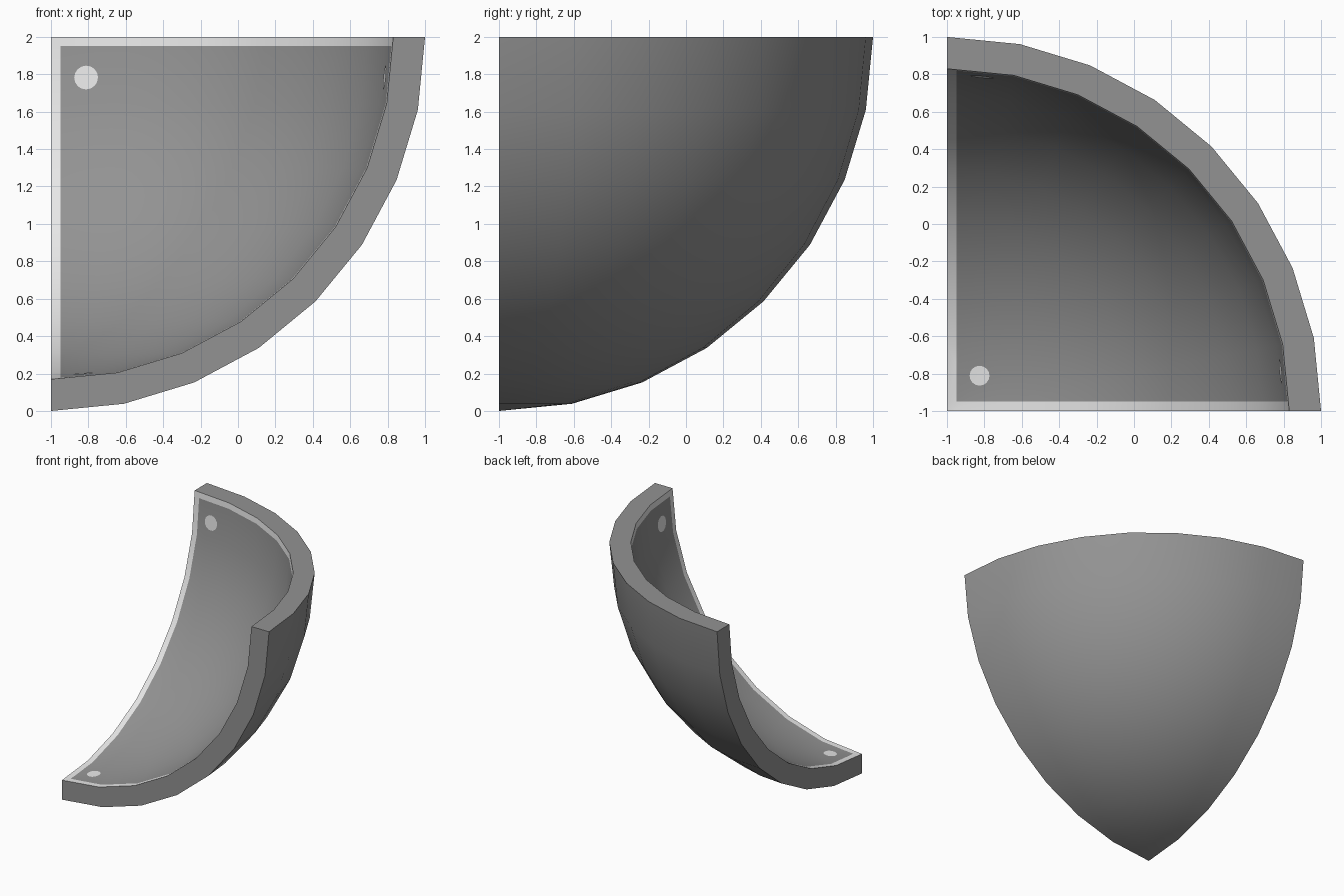
import bpy, bmesh, math
from mathutils import Vector
from mathutils.bvhtree import BVHTree

if "Cube" in bpy.data.objects:
    bpy.data.objects.remove(bpy.data.objects["Cube"])

CENTRE = Vector((-1, -1, 2))     # centre of the sphere the shell is cut from
R_OUT, R_IN, N = 2.0, 1.83, 8
BORDER = 0.05


def material(name, value):
    m = bpy.data.materials.new(name)
    m.diffuse_color = (value, value, value, 1)
    m.use_nodes = True
    m.node_tree.nodes["Principled BSDF"].inputs["Base Color"].default_value = m.diffuse_color
    return m


grey = material("mid grey", 0.29)
light = material("light grey", 0.8)


def make_object(name, bm, mats):
    mesh = bpy.data.meshes.new(name)
    bm.to_mesh(mesh)
    ob = bpy.data.objects.new(name, mesh)
    bpy.context.collection.objects.link(ob)
    for m in mats:
        mesh.materials.append(m)
    bpy.ops.object.select_all(action='DESELECT')
    ob.select_set(True)
    bpy.context.view_layer.objects.active = ob
    bpy.ops.object.shade_smooth_by_angle(angle=math.radians(35))
    return ob


def point(r, i, j):
    """Ring i counts up from the bottom pole, j goes round from +x to +y."""
    a, b = math.pi / 2 * i / N, math.pi / 2 * j / N
    return CENTRE + r * Vector((math.sin(a) * math.cos(b), math.sin(a) * math.sin(b), -math.cos(a)))


def inside_faces(bm):
    """Faces whose corners all lie on the inner sphere."""
    return [f for f in bm.faces if all((v.co - CENTRE).length < R_IN + 0.01 for v in f.verts)]


# Shell: one eighth of a thick hollow sphere
bm = bmesh.new()
out, inn = [[[bm.verts.new(point(r, i, j)) for j in range(N + 1)] for i in range(N + 1)]
            for r in (R_OUT, R_IN)]
for i in range(N):
    for j in range(N):
        bm.faces.new((out[i][j], out[i + 1][j], out[i + 1][j + 1], out[i][j + 1]))
        bm.faces.new((inn[i][j], inn[i][j + 1], inn[i + 1][j + 1], inn[i + 1][j]))
    # cut faces on the two sides and the top
    for j in (0, N):
        bm.faces.new((out[i][j], out[i + 1][j], inn[i + 1][j], inn[i][j]))
    bm.faces.new((out[N][i], out[N][i + 1], inn[N][i + 1], inn[N][i]))
bmesh.ops.remove_doubles(bm, verts=bm.verts[:], dist=1e-4)
bmesh.ops.recalc_face_normals(bm, faces=bm.faces[:])

# Light border: cut the inner surface parallel to each of the three sides
axes = (Vector((1, 0, 0)), Vector((0, 1, 0)), Vector((0, 0, -1)))
for n in axes:
    faces = inside_faces(bm)
    geom = faces + list({e for f in faces for e in f.edges}) + list({v for f in faces for v in f.verts})
    bmesh.ops.bisect_plane(bm, geom=geom, plane_co=CENTRE + n * BORDER, plane_no=n, dist=1e-5)
for f in inside_faces(bm):
    c = f.calc_center_median() - CENTRE
    f.material_index = int(min(c.dot(n) for n in axes) < BORDER)
bm.normal_update()
tree = BVHTree.FromBMesh(bm)
make_object("shell", bm, (grey, light))
bm.free()


# Corner dots: thin discs laid on the inner surface
def dot(name, direction, radius):
    d = Vector(direction).normalized()
    u = d.orthogonal().normalized()
    w = d.cross(u)
    bm = bmesh.new()

    def lay(x, y):
        ray = (d * 1.81 + u * x + w * y).normalized()
        hit = tree.ray_cast(CENTRE, ray)[0]
        return bm.verts.new(hit - ray * 0.004)

    mid = lay(0, 0)
    ring = [lay(radius * math.cos(t), radius * math.sin(t))
            for t in (2 * math.pi * k / 16 for k in range(16))]
    for k in range(16):
        bm.faces.new((mid, ring[(k + 1) % 16], ring[k]))
    bm.normal_update()
    make_object(name, bm, (light,))
    bm.free()


dot("back_dot", (0.19, 1.807, -0.22), 0.064)
dot("bottom_dot", (0.175, 0.19, -1.81), 0.053)
dot("right_dot", (1.805, 0.215, -0.22), 0.066)
